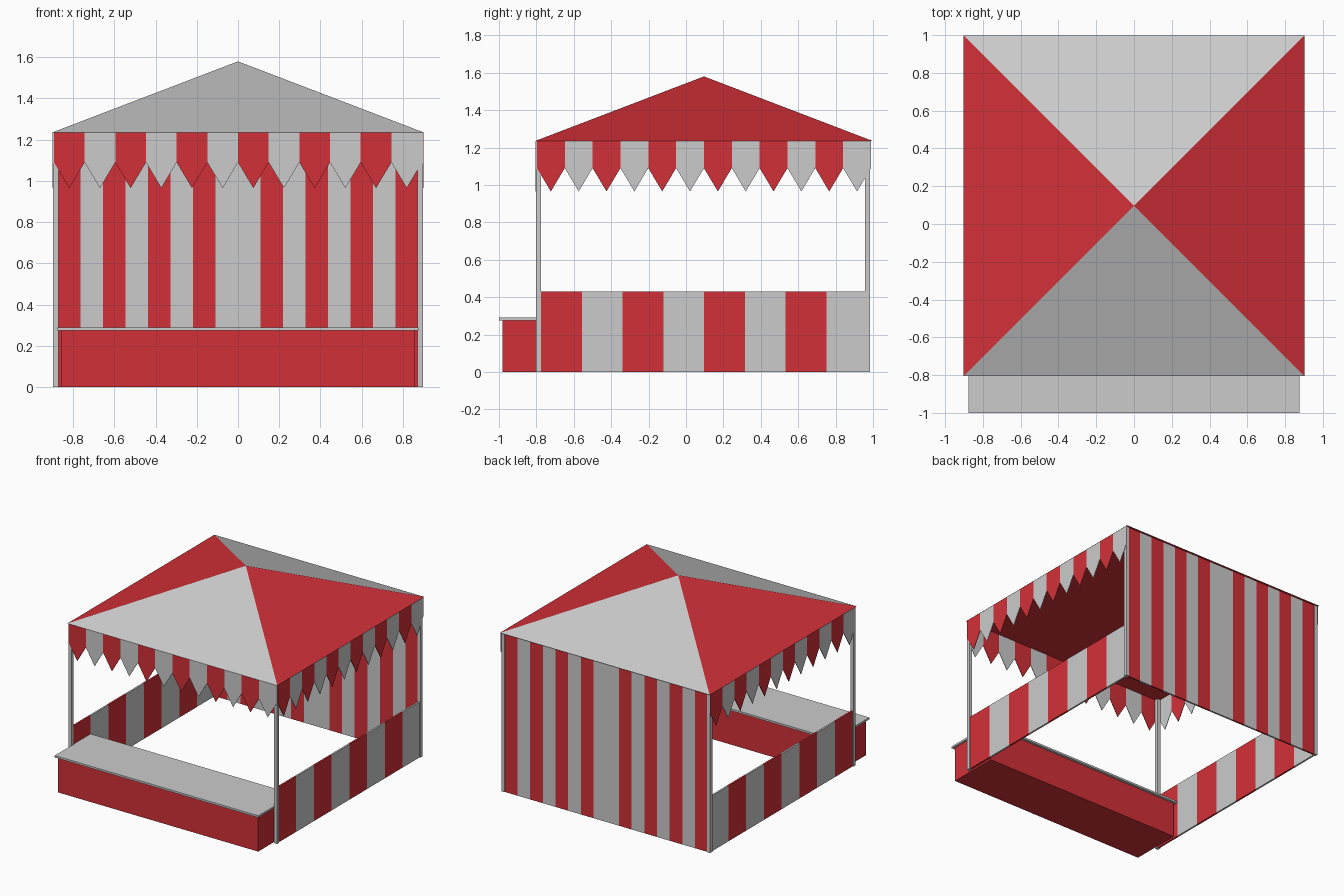
import bpy, bmesh
from math import pi
from mathutils import Matrix, Vector

if "Cube" in bpy.data.objects:
    bpy.data.objects.remove(bpy.data.objects["Cube"])

RED = bpy.data.materials.new("red_cloth")
RED.diffuse_color = (0.65, 0.03, 0.04, 1)
RED.use_nodes = True
RED.node_tree.nodes["Principled BSDF"].inputs["Base Color"].default_value = RED.diffuse_color
CY, HALF, EAVE = 0.096, 0.902, 1.235     # roof centre in y, half width, eave height


def finish(name, bm, mats, thick=0):
    me = bpy.data.meshes.new(name)
    bm.to_mesh(me)
    bm.free()
    for m in mats:
        me.materials.append(m)
    ob = bpy.data.objects.new(name, me)
    bpy.context.collection.objects.link(ob)
    if thick:
        mod = ob.modifiers.new("thickness", "SOLIDIFY")
        mod.thickness, mod.offset = thick, 0
    return ob


def box(name, lo, hi, mat=None):
    lo, hi = Vector(lo), Vector(hi)
    bm = bmesh.new()
    bmesh.ops.create_cube(bm, size=1, matrix=Matrix.Translation((lo + hi) / 2)
                          @ Matrix.Diagonal((*(hi - lo), 1)))
    return finish(name, bm, [mat] if mat else [])


def striped(name, start, end, n, is_red, outline, thick):
    """Cloth from start to end (xy), n stripes; outline gives (u, z) per stripe."""
    a, b = Vector((*start, 0)), Vector((*end, 0))
    for colour, mats in (("red", [RED]), ("grey", [])):
        bm = bmesh.new()
        for i in range(n):
            if is_red(i) == (colour == "red"):
                bm.faces.new([bm.verts.new(a.lerp(b, (i + u) / n) + Vector((0, 0, z)))
                              for u, z in outline])
        bmesh.ops.remove_doubles(bm, verts=bm.verts, dist=1e-4)
        finish(f"{name}_{colour}_stripes", bm, mats, thick)


# Roof: closed pyramid, red sides and base, grey front and back
bm = bmesh.new()
base = [bm.verts.new((x * HALF, CY + y * HALF, EAVE))
        for x, y in ((-1, -1), (1, -1), (1, 1), (-1, 1))]
apex = bm.verts.new((0, CY, 1.58))
bm.faces.new(base[::-1]).material_index = 1
for i in range(4):
    bm.faces.new((base[i], base[(i + 1) % 4], apex)).material_index = i % 2
finish("roof", bm, [None, RED])

# Scalloped valances on the front, right and left
tooth = [(0, EAVE), (0, 1.09), (0.5, 0.965), (1, 1.09), (1, EAVE)]
for name, ang in (("front", 0), ("right", pi / 2), ("left", -pi / 2)):
    rot = Matrix.Rotation(ang, 2)
    c = Vector((0, CY))
    striped(name + "_valance", c + rot @ Vector((-0.893, -0.899)),
            c + rot @ Vector((0.893, -0.899)), 12, lambda i: i % 2 == 0, tooth, 0.004)

# Back wall, stripes mirrored about the middle
striped("back_wall", (-0.873, 0.972), (0.873, 0.972), 16,
        lambda i: min(i, 15 - i) % 2 == 0,
        [(0, 0), (1, 0), (1, EAVE), (0, EAVE)], 0.014)

# Low side walls and corner posts
for side, s in (("left", -1), ("right", 1)):
    striped(side + "_wall", (s * 0.883, -0.775), (s * 0.883, 0.968), 8,
            lambda i: i % 2 == 0, [(0, 0), (1, 0), (1, 0.43), (0, 0.43)], 0.014)
    for end, y in (("front", -0.788), ("back", 0.971)):
        box(f"{end}_{side}_post", (s * 0.884 - 0.013, y - 0.013, 0),
            (s * 0.884 + 0.013, y + 0.013, EAVE))

# Counter
box("counter_base", (-0.86, -0.98, 0), (0.86, -0.58, 0.275), RED)
box("counter_top", (-0.875, -1.0, 0.275), (0.875, -0.56, 0.29))
